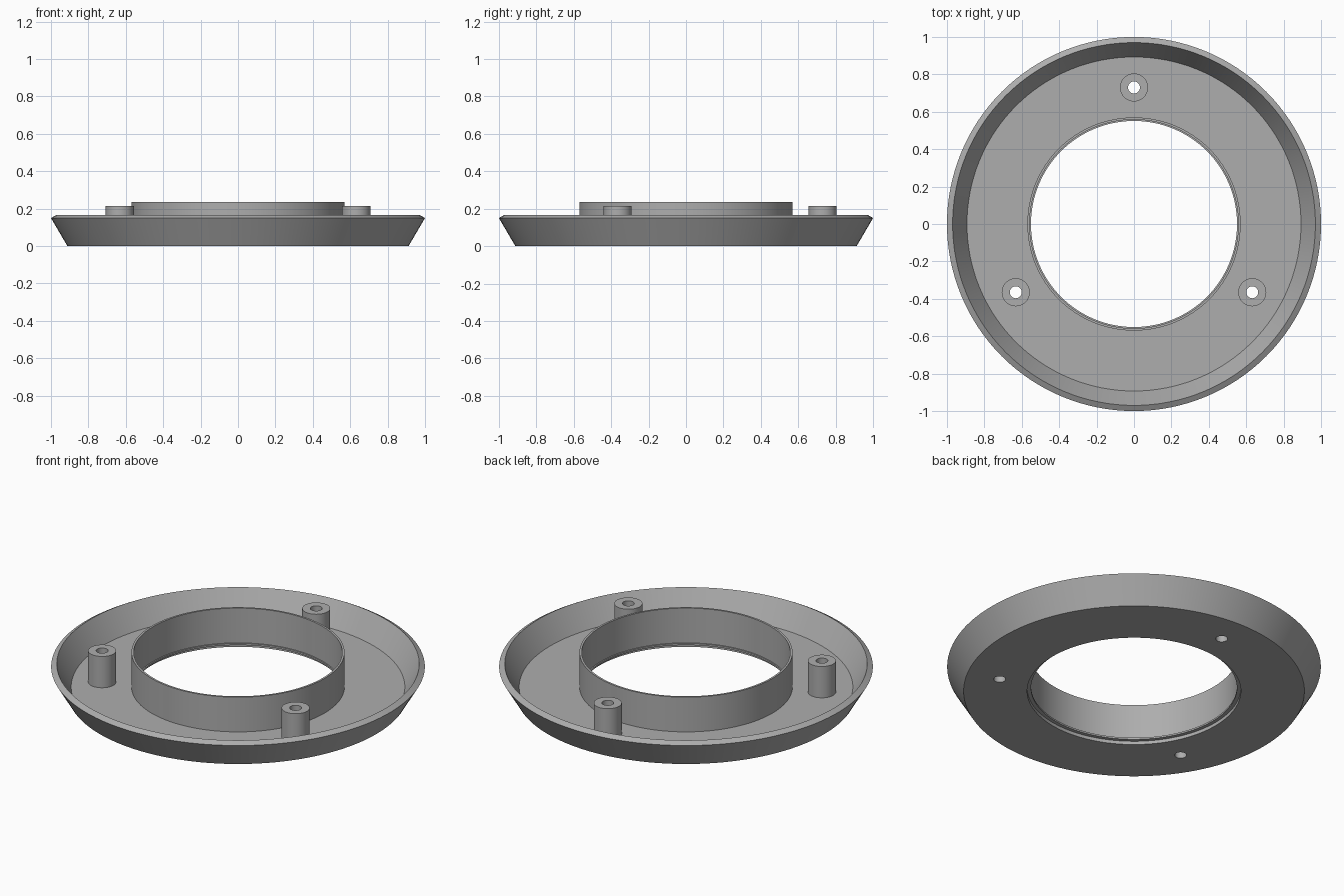
import bpy, bmesh, math

if "Cube" in bpy.data.objects:
    bpy.data.objects.remove(bpy.data.objects["Cube"])

SEGMENTS = 128
FLOOR_Z = 0.03
POST_RADIUS, HOLE_RADIUS, POST_TOP = 0.075, 0.032, 0.215
POST_CIRCLE = 0.73

grey = bpy.data.materials.new("plain grey")
grey.diffuse_color = (0.42, 0.42, 0.42, 1)
grey.use_nodes = True
grey.node_tree.nodes["Principled BSDF"].inputs["Base Color"].default_value = grey.diffuse_color


def lathe(name, profile, segments, location=(0, 0, 0)):
    """Revolve a closed (radius, height) profile around z."""
    bm = bmesh.new()
    rings = []
    for i in range(segments):
        a = 2 * math.pi * i / segments
        rings.append([bm.verts.new((r * math.cos(a), r * math.sin(a), z))
                      for r, z in profile])
    n = len(profile)
    for i in range(segments):
        a, b = rings[i], rings[(i + 1) % segments]
        for j in range(n):
            k = (j + 1) % n
            bm.faces.new((a[j], b[j], b[k], a[k]))
    bmesh.ops.recalc_face_normals(bm, faces=bm.faces)
    mesh = bpy.data.meshes.new(name)
    bm.to_mesh(mesh)
    bm.free()
    mesh.materials.append(grey)
    obj = bpy.data.objects.new(name, mesh)
    obj.location = location
    bpy.context.collection.objects.link(obj)
    return obj


def activate(obj):
    bpy.ops.object.select_all(action='DESELECT')
    obj.select_set(True)
    bpy.context.view_layer.objects.active = obj


def smooth(obj):
    activate(obj)
    bpy.ops.object.shade_smooth_by_angle(angle=math.radians(25))


# Dished tray with flared wall, central collar, inner lip and underside rebate
tray = lathe("flared_tray", [
    (0.572, 0), (0.912, 0), (1.0, 0.15), (0.97, 0.167), (0.893, FLOOR_Z),
    (0.57, FLOOR_Z), (0.57, 0.235), (0.558, 0.235), (0.558, FLOOR_Z),
    (0.551, FLOOR_Z), (0.551, 0.02), (0.572, 0.02)], SEGMENTS)

# Three hollow screw posts, with their holes continued through the floor
for i in range(3):
    a = math.radians(90 + 120 * i)
    x, y = POST_CIRCLE * math.cos(a), POST_CIRCLE * math.sin(a)
    post = lathe(f"screw_post_{i + 1}", [
        (HOLE_RADIUS, FLOOR_Z), (POST_RADIUS, FLOOR_Z),
        (POST_RADIUS, POST_TOP), (HOLE_RADIUS, POST_TOP)], 40, (x, y, 0))
    smooth(post)

    bpy.ops.mesh.primitive_cylinder_add(vertices=40, radius=HOLE_RADIUS,
                                        depth=0.2, location=(x, y, 0))
    cutter = bpy.context.object
    cutter.name = "hole_cutter"
    cutter.hide_render = True
    cut = tray.modifiers.new("screw_hole", 'BOOLEAN')
    cut.operation = 'DIFFERENCE'
    cut.solver = 'EXACT'
    cut.object = cutter
    activate(tray)
    bpy.ops.object.modifier_apply(modifier=cut.name)
    bpy.data.objects.remove(cutter, do_unlink=True)

smooth(tray)
